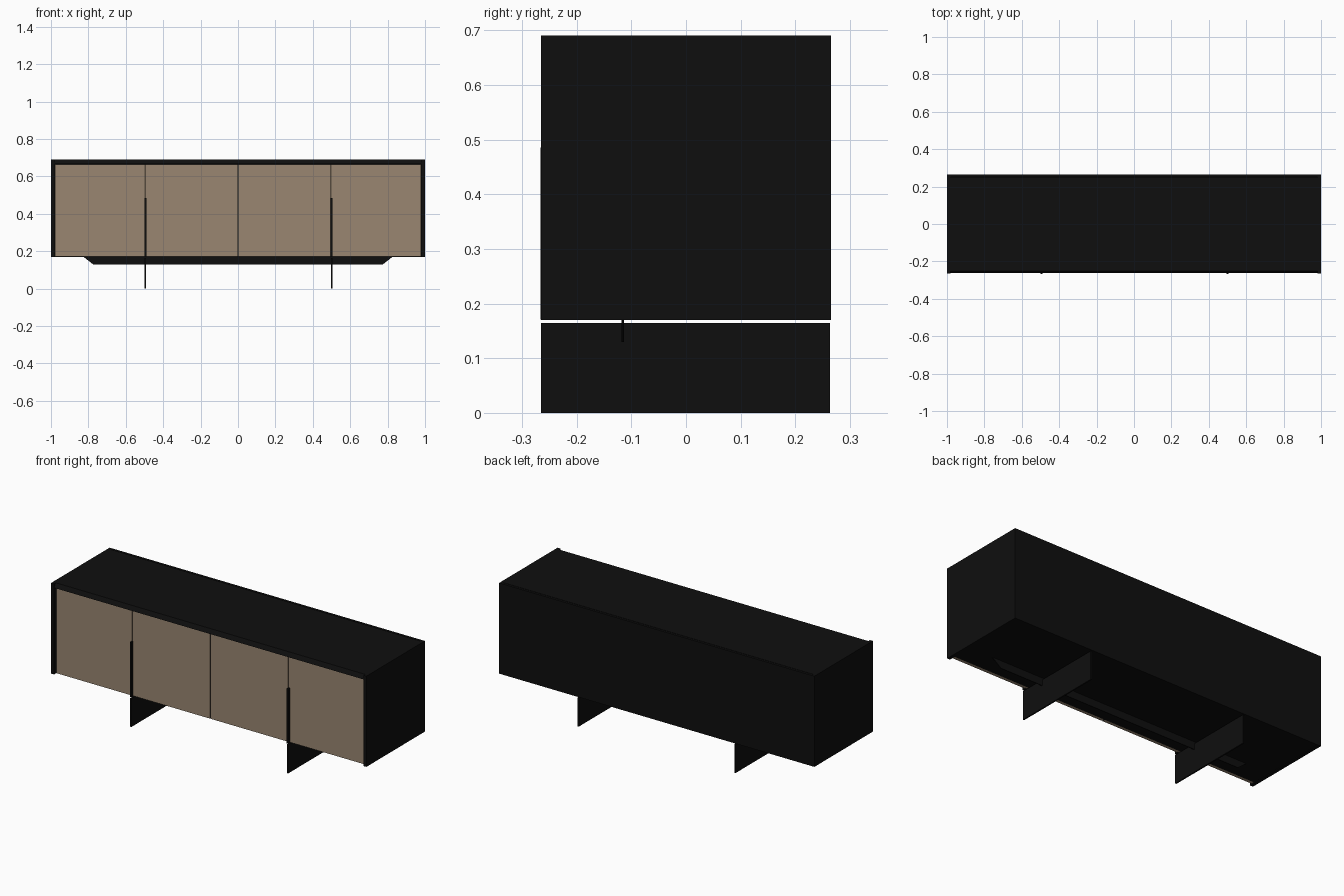
import bpy, bmesh

if "Cube" in bpy.data.objects:
    bpy.data.objects.remove(bpy.data.objects["Cube"])


def material(name, rgb):
    m = bpy.data.materials.new(name)
    m.diffuse_color = (*rgb, 1)
    m.use_nodes = True
    m.node_tree.nodes["Principled BSDF"].inputs["Base Color"].default_value = m.diffuse_color
    return m


BLACK = material("matte black", (0.0045, 0.0045, 0.0045))
WOOD = material("pale walnut", (0.32, 0.24, 0.165))
SHADE = material("shadow gap brown", (0.09, 0.068, 0.048))


def prism(name, profile, axis, lo, hi, mat):
    """Extrude a 2D profile along 'x' (points are y,z) or 'y' (points are x,z)."""
    bm = bmesh.new()
    place = (lambda p, t: (t, p[0], p[1])) if axis == 'x' else (lambda p, t: (p[0], t, p[1]))
    a = [bm.verts.new(place(p, lo)) for p in profile]
    b = [bm.verts.new(place(p, hi)) for p in profile]
    bm.faces.new(a)
    bm.faces.new(b[::-1])
    n = len(profile)
    for i in range(n):
        j = (i + 1) % n
        bm.faces.new((a[i], b[i], b[j], a[j]))
    bmesh.ops.recalc_face_normals(bm, faces=bm.faces)
    me = bpy.data.meshes.new(name)
    bm.to_mesh(me)
    bm.free()
    me.materials.append(mat)
    ob = bpy.data.objects.new(name, me)
    bpy.context.collection.objects.link(ob)
    return ob


def box(name, x, y, z, mat):
    pts = [(y[0], z[0]), (y[1], z[0]), (y[1], z[1]), (y[0], z[1])]
    return prism(name, pts, 'x', x[0], x[1], mat)


FRONT, BACK = -0.265, 0.265
LOW, HIGH = 0.17, 0.69
INNER = 0.982

# outer shell: sides, top with sloped front edge, back and bottom
for side, s in (("left", -1), ("right", 1)):
    box(side + "_side_panel", sorted((s * INNER, s)), (FRONT, BACK), (LOW, HIGH), BLACK)
prism("top_panel", [(-0.25, HIGH), (0.249, HIGH), (0.249, 0.665), (-0.262, 0.665)],
      'x', -INNER, INNER, BLACK)
box("back_panel", (-INNER, INNER), (0.252, BACK), (LOW, HIGH), BLACK)
box("bottom_panel", (-INNER, INNER), (-0.232, 0.252), (0.173, 0.19), BLACK)

# four doors, with backing strips seen through the gaps
edges = [-INNER, -0.495, 0, 0.495, INNER]
for i in range(4):
    box("door_%d" % (i + 1), (edges[i] + 0.004, edges[i + 1] - 0.004),
        (-0.25, -0.232), (0.173, 0.664), WOOD)
for i, x in enumerate(edges[1:4]):
    box("door_gap_%d" % (i + 1), (x - 0.004, x + 0.004), (-0.245, -0.232),
        (0.173, 0.664), BLACK if x == 0 else SHADE)

# blade legs below the body, and matching upright handles on the doors
for side, x in (("left", -0.495), ("right", 0.5)):
    span = (x - 0.004, x + 0.004)
    box(side + "_leg", span, (FRONT, 0.263), (0, 0.164), BLACK)
    box(side + "_handle", (x - 0.005, x + 0.005), (-0.266, -0.246), (0.171, 0.485), BLACK)

# stiffening rail under the body with tapered ends
prism("under_rail", [(-0.83, 0.173), (-0.775, 0.13), (0.775, 0.13), (0.83, 0.173)],
      'y', -0.118, -0.113, BLACK)
